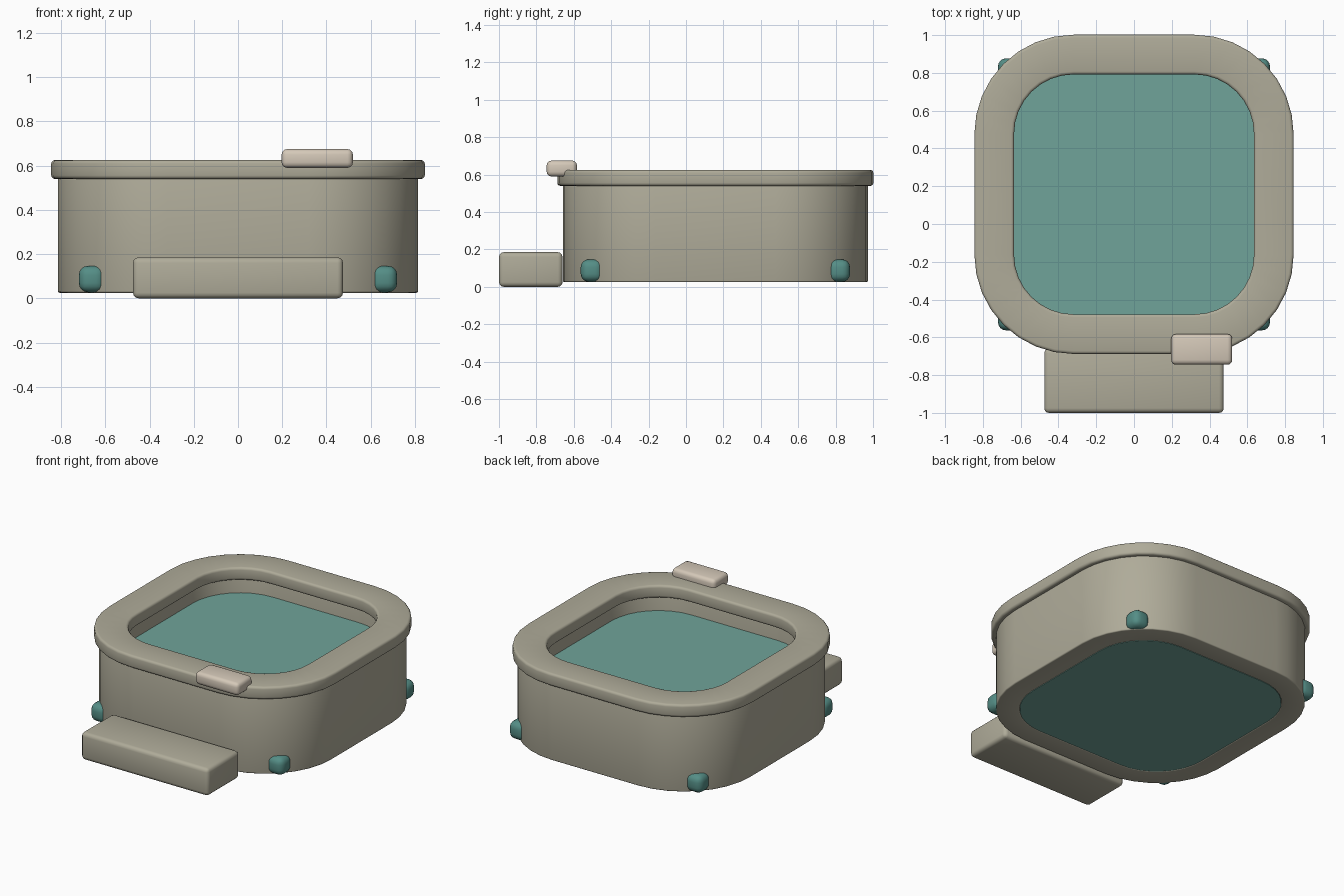
import bpy, bmesh, math

if "Cube" in bpy.data.objects:
    bpy.data.objects.remove(bpy.data.objects["Cube"])

CY = 0.157      # centre of the tub along y
CORE = 0.32     # half length of the straight sides


def material(name, rgb):
    m = bpy.data.materials.new(name)
    m.diffuse_color = (*rgb, 1)
    m.use_nodes = True
    m.node_tree.nodes["Principled BSDF"].inputs["Base Color"].default_value = m.diffuse_color
    return m


OLIVE = material("olive", (0.43, 0.41, 0.32))
TEAL = material("teal", (0.16, 0.37, 0.32))
DARK_TEAL = material("dark_teal", (0.09, 0.27, 0.24))
CREAM = material("cream", (0.66, 0.58, 0.48))


def finish(name, bm, mat, bevel=0, segments=3):
    bmesh.ops.recalc_face_normals(bm, faces=bm.faces[:])
    me = bpy.data.meshes.new(name)
    bm.to_mesh(me)
    bm.free()
    me.materials.append(mat)
    ob = bpy.data.objects.new(name, me)
    bpy.context.collection.objects.link(ob)
    bpy.ops.object.select_all(action='DESELECT')
    bpy.context.view_layer.objects.active = ob
    ob.select_set(True)
    if bevel:
        b = ob.modifiers.new("bevel", 'BEVEL')
        b.width, b.segments = bevel, segments
        b.limit_method, b.angle_limit = 'ANGLE', math.radians(40)
        bpy.ops.object.modifier_apply(modifier="bevel")
    bpy.ops.object.shade_smooth_by_angle(angle=math.radians(35))
    return ob


def outline(half, n=8):
    """Rounded square whose corners share the same centres at every size."""
    r = half - CORE
    pts = []
    for k, (sx, sy) in enumerate([(1, 1), (-1, 1), (-1, -1), (1, -1)]):
        for i in range(n + 1):
            a = math.radians(90) * (k + i / n)
            pts.append((sx * CORE + r * math.cos(a), CY + sy * CORE + r * math.sin(a)))
    return pts


def ring(name, outer, inner, z0, z1, mat, bevel):
    bm = bmesh.new()
    loops = [[bm.verts.new((x, y, z)) for x, y in outline(h)]
             for h, z in [(outer, z0), (outer, z1), (inner, z1), (inner, z0)]]
    n = len(loops[0])
    for j in range(4):
        a, b = loops[j], loops[(j + 1) % 4]
        for i in range(n):
            k = (i + 1) % n
            bm.faces.new((a[i], a[k], b[k], b[i]))
    return finish(name, bm, mat, bevel)


def slab(name, half, z0, z1, mat):
    bm = bmesh.new()
    low = [bm.verts.new((x, y, z0)) for x, y in outline(half)]
    top = [bm.verts.new((x, y, z1)) for x, y in outline(half)]
    bm.faces.new(low)
    bm.faces.new(top)
    for i in range(len(low)):
        k = (i + 1) % len(low)
        bm.faces.new((low[i], low[k], top[k], top[i]))
    return finish(name, bm, mat)


def box(name, lo, hi, mat, bevel, segments=3):
    bm = bmesh.new()
    bmesh.ops.create_cube(bm, size=1)
    for v in bm.verts:
        v.co = [(a + b) / 2 + c * (b - a) for a, b, c in zip(lo, hi, v.co)]
    return finish(name, bm, mat, bevel, segments)


# Tub wall, top rim and water
ring("tub_wall", 0.815, 0.67, 0.025, 0.545, OLIVE, 0.008)
ring("top_rim", 0.845, 0.635, 0.54, 0.625, OLIVE, 0.016)
slab("water", 0.67, 0.026, 0.44, TEAL)

# Entry step and control pad at the front
box("entry_step", (-0.475, -1.0, 0), (0.475, -0.66, 0.185), OLIVE, 0.025)
box("control_pad", (0.197, -0.745, 0.59), (0.52, -0.583, 0.675), CREAM, 0.025)

# Rounded lamps on the four lower corners
for sx, side in [(-1, "left"), (1, "right")]:
    for sy, end in [(-1, "front"), (1, "back")]:
        x, y = sx * 0.66, CY + sy * 0.66
        box(f"corner_lamp_{end}_{side}", (x - 0.06, y - 0.06, 0.027),
            (x + 0.06, y + 0.06, 0.147), DARK_TEAL, 0.042, 4)
